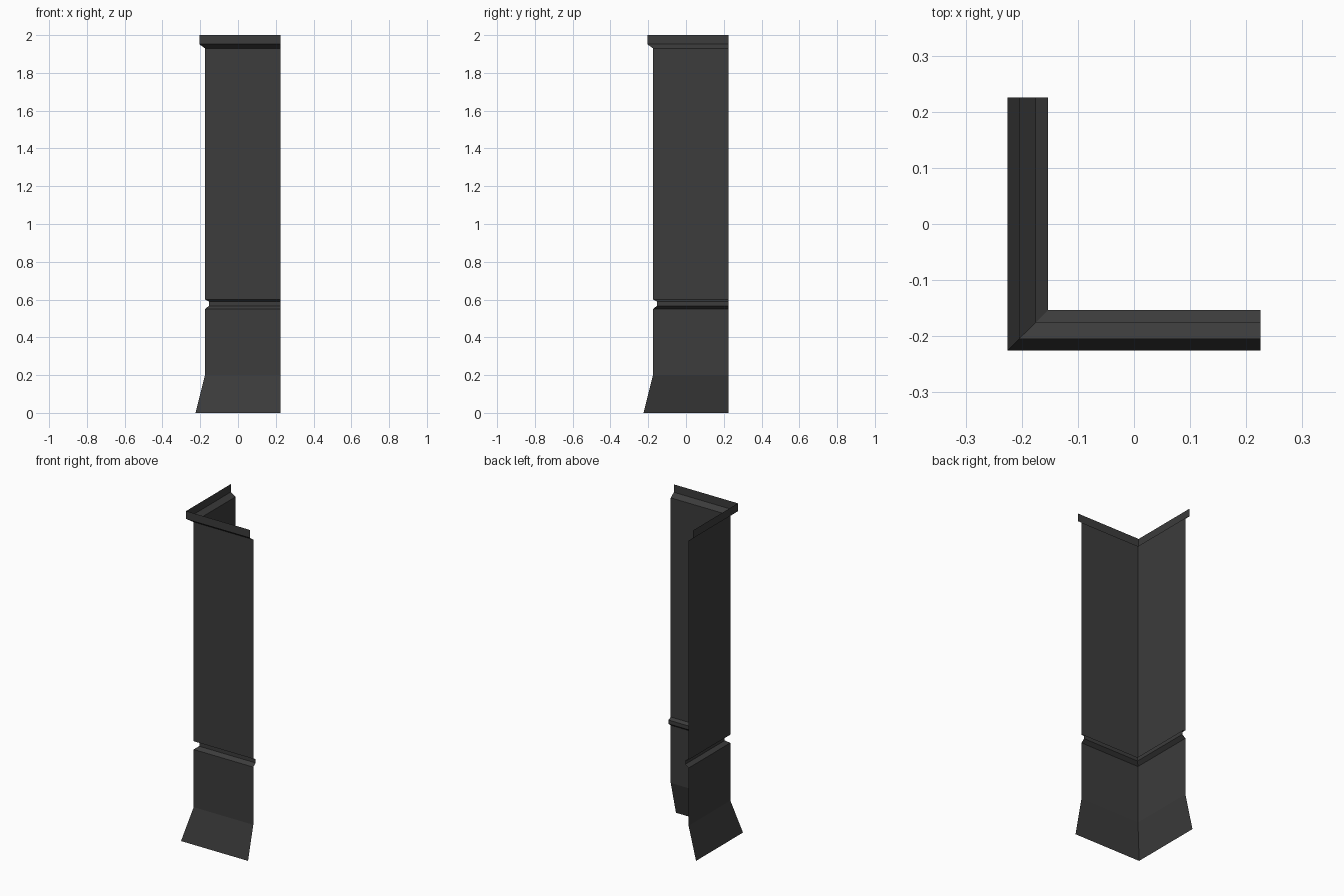
import bpy
import bmesh

if "Cube" in bpy.data.objects:
    bpy.data.objects.remove(bpy.data.objects["Cube"])

# Single dark grey colour
mat = bpy.data.materials.new("dark grey")
mat.diffuse_color = (0.045, 0.045, 0.045, 1)
mat.use_nodes = True
mat.node_tree.nodes["Principled BSDF"].inputs["Base Color"].default_value = mat.diffuse_color

# Wall profile: (distance outward from centre, height)
profile = [
    (0.225, 0.0), (0.175, 0.2),                                # flared foot
    (0.175, 0.55), (0.153, 0.567), (0.153, 0.59), (0.175, 0.6),  # groove
    (0.175, 1.93), (0.205, 1.952), (0.205, 2.0),               # top lip
]
END = 0.225  # both wings stop here

# Thin open sheet: profile swept along an L path with a mitred corner
bm = bmesh.new()
rows = [[bm.verts.new(p) for p in ((-d, END, z), (-d, -d, z), (END, -d, z))]
        for d, z in profile]
for low, high in zip(rows, rows[1:]):
    for i in range(2):
        bm.faces.new((low[i], low[i + 1], high[i + 1], high[i]))

mesh = bpy.data.meshes.new("corner_panel")
bm.to_mesh(mesh)
bm.free()
mesh.materials.append(mat)
panel = bpy.data.objects.new("corner_panel", mesh)
bpy.context.collection.objects.link(panel)
